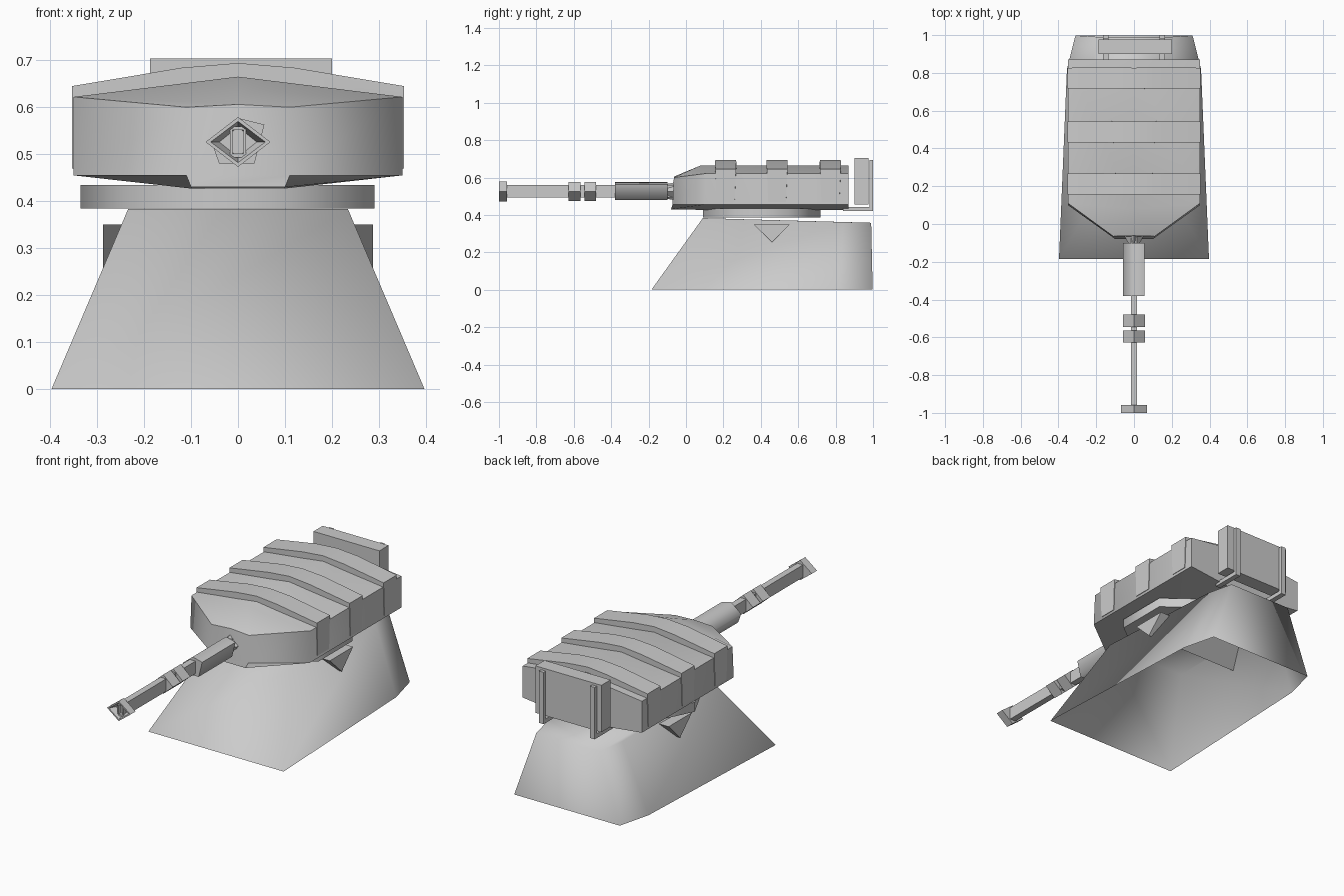
import bpy, bmesh, math

if "Cube" in bpy.data.objects:
    bpy.data.objects.remove(bpy.data.objects["Cube"])


def loft(name, rings, caps=(True, True), angle=40):
    """Bridge closed rings of 3D points into one mesh object."""
    bm = bmesh.new()
    vs = [[bm.verts.new(p) for p in r] for r in rings]
    n = len(vs[0])
    for a, b in zip(vs, vs[1:]):
        for i in range(n):
            j = (i + 1) % n
            bm.faces.new((a[i], a[j], b[j], b[i]))
    if caps[0]:
        bm.faces.new(vs[0])
    if caps[1]:
        bm.faces.new(vs[-1])
    bmesh.ops.recalc_face_normals(bm, faces=bm.faces)
    me = bpy.data.meshes.new(name)
    bm.to_mesh(me)
    bm.free()
    ob = bpy.data.objects.new(name, me)
    bpy.context.collection.objects.link(ob)
    bpy.ops.object.select_all(action='DESELECT')
    ob.select_set(True)
    bpy.context.view_layer.objects.active = ob
    bpy.ops.object.shade_smooth_by_angle(angle=math.radians(angle))
    return ob


def mirror_ring(half):
    """Complete a right-hand half outline with its mirror image."""
    return half + [(-x, y, z) for x, y, z in reversed(half) if abs(x) > 1e-6]


def box(name, x0, x1, y0, y1, z0, z1):
    ring = lambda z: [(x0, y0, z), (x1, y0, z), (x1, y1, z), (x0, y1, z)]
    return loft(name, [ring(z0), ring(z1)])


AXIS = 0.526


def diamond(rx, rz, y):
    return [(rx, y, AXIS), (0, y, AXIS + rz), (-rx, y, AXIS), (0, y, AXIS - rz)]


def rect(rx, rz, y):
    return [(rx, y, AXIS - rz), (rx, y, AXIS + rz), (-rx, y, AXIS + rz), (-rx, y, AXIS - rz)]


# Sloped pedestal, open underneath
loft("pedestal", [
    mirror_ring([(0.397, -0.185, 0), (0.355, 0.82, 0), (0.31, 0.998, 0)]),
    mirror_ring([(0.234, 0.09, 0.383), (0.215, 0.84, 0.362), (0.185, 0.99, 0.358)]),
], caps=(False, True), angle=80)

# Three-sided axle poking out of the pedestal sides
loft("axle", [[(x, 0.36, 0.35), (x, 0.555, 0.35), (x, 0.46, 0.255)]
              for x in (-0.287, 0.287)])

# Seven-sided turning ring
loft("turning_ring", [
    [(-0.006 - 0.329 * math.cos(i * math.tau / 7),
      0.405 + 0.323 * math.sin(i * math.tau / 7), z) for i in range(7)]
    for z in (0.385, 0.435)], angle=60)

# Turret body with tapered nose
loft("turret_body", [
    mirror_ring([(0.1, -0.08, 0.43), (0.11, -0.072, 0.455), (0.11, -0.065, 0.6), (0, -0.062, 0.606)]),
    mirror_ring([(0.1, 0.09, 0.427), (0.35, 0.1, 0.455), (0.35, 0.11, 0.622), (0, 0.08, 0.665)]),
    mirror_ring([(0.1, 0.87, 0.427), (0.35, 0.87, 0.455), (0.35, 0.87, 0.622), (0, 0.87, 0.665)]),
], angle=60)

# Armour bands over the roof and down the sides: (x, z, half width)
outer = [(0.353, 0.47, 0.048), (0.353, 0.645, 0.055), (0.12, 0.684, 0.057), (0, 0.694, 0.055)]
outer += [(-x, z, w) for x, z, w in reversed(outer[:-1])]
for k, yc in enumerate((0.212, 0.487, 0.772)):
    rings = []
    for x, z, w in outer:
        xi, zi = x * 0.975, z - (0.035 if z > 0.5 else 0)
        rings.append([(x, yc - w, z), (x, yc + w, z), (xi, yc + w, zi), (xi, yc - w, zi)])
    loft(f"armour_band_{k + 1}", rings)

# Rear stowage box on two L-shaped brackets
box("stowage_box", -0.187, 0.2, 0.9, 0.977, 0.455, 0.704)
for name, x in (("left", -0.15), ("right", 0.15)):
    prof = [(0.84, 0.42), (1.0, 0.42), (1.0, 0.695), (0.982, 0.695), (0.982, 0.442), (0.84, 0.442)]
    loft(f"{name}_bracket", [[(x + s, y, z) for y, z in prof] for s in (-0.014, 0.014)])

# Gun barrel with a recessed bore
loft("gun_barrel", [rect(0.017, 0.033, -0.05), rect(0.017, 0.033, -0.985),
                    rect(0.012, 0.025, -0.985), rect(0.012, 0.025, -0.95)])

# Barrel root collar
loft("barrel_root", [diamond(0.03, 0.04, -0.1), diamond(0.06, 0.05, -0.05)])

# Five-sided barrel sleeve
sleeve = [(0.056, 0.563), (0.035, 0.48), (-0.04, 0.48), (-0.058, 0.53), (0, 0.577)]
loft("barrel_sleeve", [[(x, y, z) for x, z in sleeve] for y in (-0.1, -0.38)], angle=80)

# Barrel clamps
for k, y in enumerate((-0.512, -0.595)):
    loft(f"barrel_clamp_{k + 1}", [diamond(0.057, 0.051, y - 0.032), diamond(0.057, 0.051, y + 0.032)])

# Hollow muzzle
loft("muzzle", [diamond(0.069, 0.053, -0.957), diamond(0.069, 0.053, -1.0),
                diamond(0.058, 0.044, -1.0), diamond(0.04, 0.032, -0.965)])
